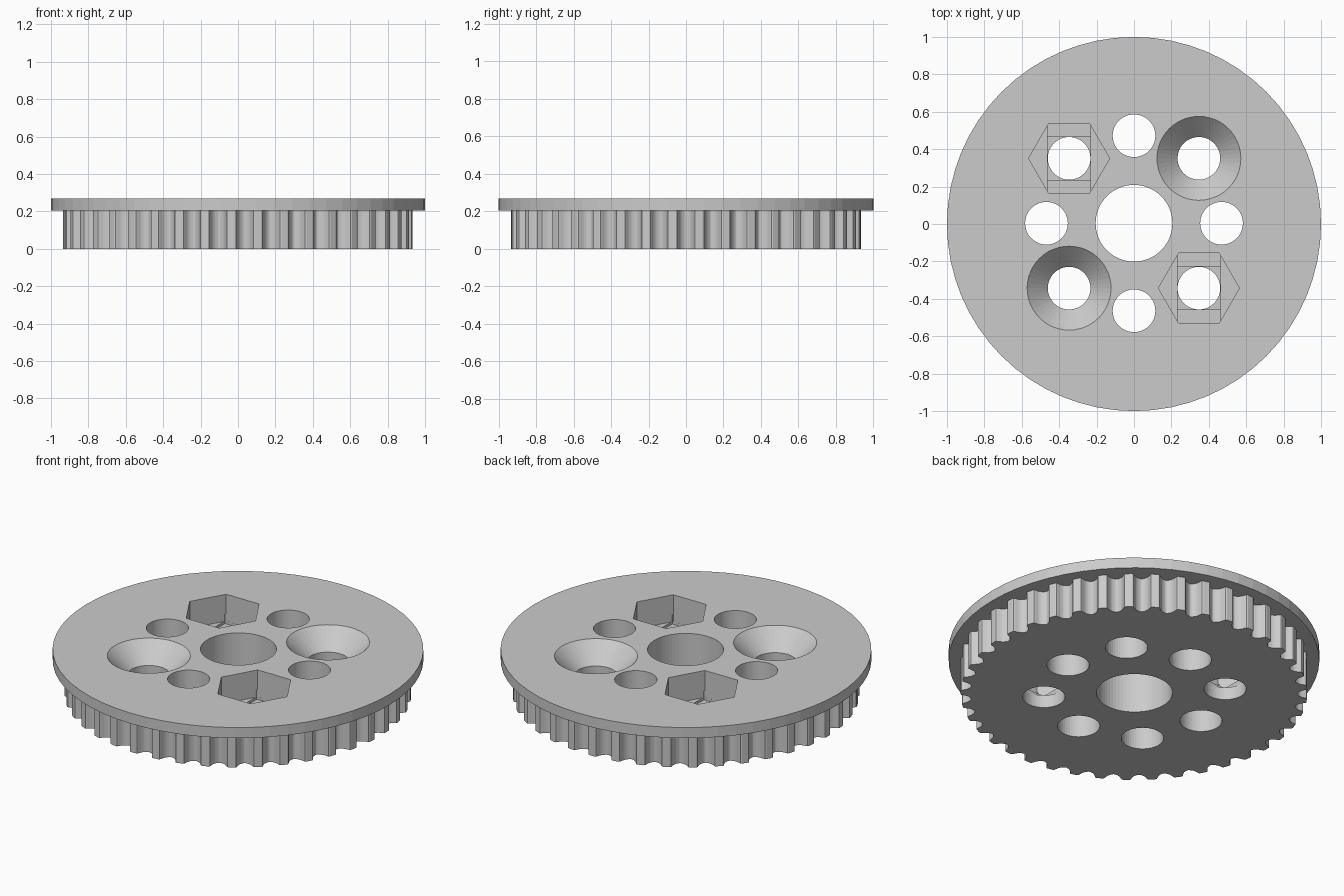
import bpy, bmesh, math

if "Cube" in bpy.data.objects:
    bpy.data.objects.remove(bpy.data.objects["Cube"])

TOP, SEAM = 0.268, 0.205
TEETH, RADIUS, MM = 41, 0.935, 1 / 13.68
HOLE, OFF, DY = 0.114, 0.347, 0.004

grey = bpy.data.materials.new("grey plastic")
grey.diffuse_color = (0.6, 0.6, 0.6, 1)
grey.use_nodes = True
grey.node_tree.nodes["Principled BSDF"].inputs["Base Color"].default_value = grey.diffuse_color


def circle(r, n, cx=0, cy=0):
    return [(cx + r * math.cos(2 * math.pi * i / n), cy + r * math.sin(2 * math.pi * i / n))
            for i in range(n)]


def rect(hx, hy, cx, cy):
    return [(cx - hx, cy - hy), (cx + hx, cy - hy), (cx + hx, cy + hy), (cx - hx, cy + hy)]


def prism(name, low, z0, z1, high=None):
    """Solid between a bottom outline and a matching top outline."""
    bm = bmesh.new()
    a = [bm.verts.new((x, y, z0)) for x, y in low]
    b = [bm.verts.new((x, y, z1)) for x, y in (high or low)]
    n = len(a)
    bm.faces.new(a[::-1])
    bm.faces.new(b)
    for i in range(n):
        j = (i + 1) % n
        bm.faces.new((a[i], a[j], b[j], b[i]))
    me = bpy.data.meshes.new(name)
    bm.to_mesh(me)
    bm.free()
    me.materials.append(grey)
    ob = bpy.data.objects.new(name, me)
    bpy.context.collection.objects.link(ob)
    return ob


def combine(target, tool, operation):
    """Apply a boolean and discard the tool."""
    mod = target.modifiers.new("boolean", 'BOOLEAN')
    mod.operation, mod.solver, mod.object = operation, 'EXACT', tool
    bpy.context.view_layer.update()
    deps = bpy.context.evaluated_depsgraph_get()
    me = bpy.data.meshes.new_from_object(target.evaluated_get(deps))
    target.modifiers.clear()
    target.data = me
    bpy.data.objects.remove(tool)


# Toothed rim: rounded belt grooves repeated around the circle
half = [(0.747, 0.0), (0.648, 0.037), (0.598, 0.131), (0.547, 0.239), (0.502, 0.343),
        (0.444, 0.443), (0.372, 0.536), (0.287, 0.614), (0.190, 0.677), (0.095, 0.730)]
groove = [(-w, d) for w, d in half] + [(0, 0.752)] + half[::-1]
outline = []
for t in range(TEETH):
    ang = 2 * math.pi * t / TEETH
    for w, d in groove:
        w *= MM
        r = math.sqrt(RADIUS ** 2 - w * w) - d * MM
        outline.append((r * math.cos(ang) - w * math.sin(ang),
                        r * math.sin(ang) + w * math.cos(ang)))
pulley = prism("toothed_pulley", outline, 0, SEAM + 0.03)

# Flange on top
combine(pulley, prism("flange", circle(1, 64), SEAM, TOP), 'UNION')

# Centre bore and the eight bolt holes
combine(pulley, prism("bore", circle(0.205, 64, 0, DY), -0.1, 0.4), 'DIFFERENCE')
for x, y in [(0.468, 0), (-0.468, 0), (0, 0.468), (0, -0.468),
             (OFF, OFF), (-OFF, OFF), (OFF, -OFF), (-OFF, -OFF)]:
    combine(pulley, prism("hole", circle(HOLE, 48, x, y + DY), -0.1, 0.4), 'DIFFERENCE')

# Countersinks on one diagonal
for s in (1, -1):
    x, y = s * OFF, s * OFF + DY
    depth, rim = 0.112, 0.2246
    e = 0.05  # the cone continues above the top face
    cone = prism("countersink", circle(HOLE - 0.0005, 48, x, y), TOP - depth, TOP + e,
                 circle(rim + e * (rim - HOLE) / depth, 48, x, y))
    combine(pulley, cone, 'DIFFERENCE')

# Nut pockets with stepped floors on the other diagonal
for s in (1, -1):
    x, y = -s * OFF, s * OFF + DY
    combine(pulley, prism("nut_pocket", circle(0.2165, 6, x, y), 0.108, 0.4), 'DIFFERENCE')
    combine(pulley, prism("slot", rect(0.1145, 0.187, x, y), 0.092, 0.15), 'DIFFERENCE')
    combine(pulley, prism("square", rect(0.1145, 0.1145, x, y), 0.076, 0.13), 'DIFFERENCE')
